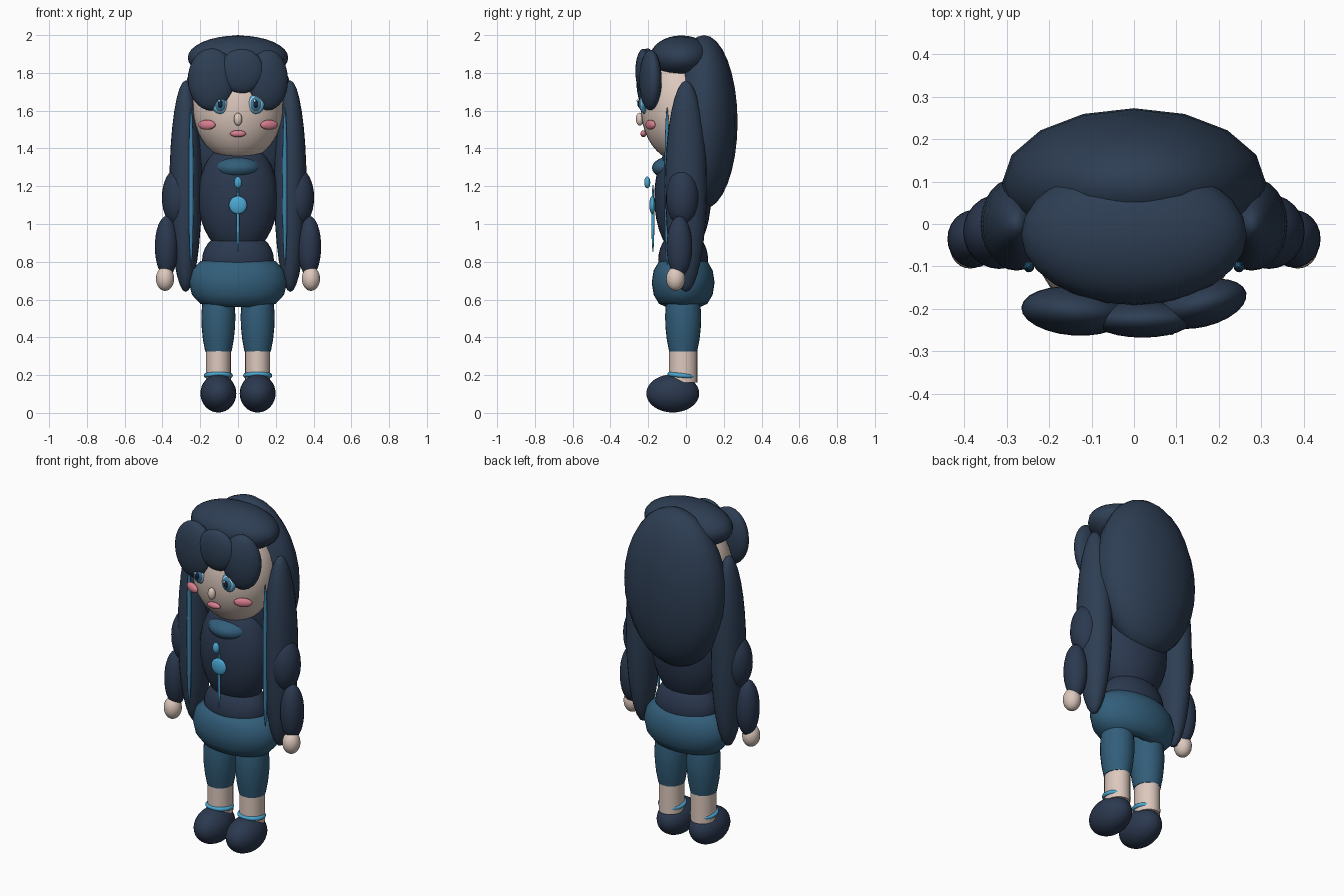
import bpy, bmesh, math
from mathutils import Matrix, Vector, Euler

if "Cube" in bpy.data.objects:
    bpy.data.objects.remove(bpy.data.objects["Cube"], do_unlink=True)


def material(name, r, g, b):
    m = bpy.data.materials.new(name)
    m.use_nodes = True
    m.diffuse_color = (r, g, b, 1)
    m.node_tree.nodes["Principled BSDF"].inputs["Base Color"].default_value = (r, g, b, 1)
    return m


hair = material("hair navy", 0.027, 0.048, 0.088)
coat = material("coat navy", 0.024, 0.040, 0.078)
skirt_blue = material("skirt blue", 0.032, 0.112, 0.195)
strand_blue = material("strand blue", 0.045, 0.22, 0.40)
accent = material("accent light blue", 0.07, 0.39, 0.65)
skin = material("skin", 0.72, 0.58, 0.51)
pink = material("blush pink", 0.68, 0.21, 0.27)
pupil_dark = material("pupil dark", 0.01, 0.018, 0.04)
eye_white = material("eye white", 0.8, 0.85, 0.88)


def finish(name, bm, mat):
    bmesh.ops.recalc_face_normals(bm, faces=bm.faces)
    mesh = bpy.data.meshes.new(name)
    bm.to_mesh(mesh)
    bm.free()
    mesh.materials.append(mat)
    obj = bpy.data.objects.new(name, mesh)
    bpy.context.collection.objects.link(obj)
    bpy.ops.object.select_all(action="DESELECT")
    obj.select_set(True)
    bpy.context.view_layer.objects.active = obj
    bpy.ops.object.shade_smooth_by_angle(angle=math.radians(50))
    return obj


def blob(name, mat, center, radii, turn=(0, 0, 0), segs=24, rings=16):
    """Ellipsoid with its poles along z."""
    bm = bmesh.new()
    bmesh.ops.create_uvsphere(bm, u_segments=segs, v_segments=rings, radius=1)
    rot = Euler([math.radians(a) for a in turn]).to_matrix().to_4x4()
    bm.transform(Matrix.Translation(center) @ rot @ Matrix.Diagonal((*radii, 1)))
    return finish(name, bm, mat)


def lathe(name, mat, center, profile, scale=(1, 1, 1), tilt=0, closed=False, segs=24):
    """Spin a (radius, height) profile around z."""
    bm = bmesh.new()
    loops = []
    for r, z in profile:
        loops.append([bm.verts.new((r * math.cos(2 * math.pi * i / segs),
                                    r * math.sin(2 * math.pi * i / segs), z)) for i in range(segs)])
    pairs = list(zip(loops, loops[1:]))
    if closed:
        pairs.append((loops[-1], loops[0]))
    else:
        bm.faces.new(loops[0])
        bm.faces.new(loops[-1])
    for a, b in pairs:
        for i in range(segs):
            j = (i + 1) % segs
            bm.faces.new((a[i], a[j], b[j], b[i]))
    rot = Matrix.Rotation(math.radians(tilt), 4, "X")
    bm.transform(Matrix.Translation(center) @ rot @ Matrix.Diagonal((*scale, 1)))
    return finish(name, bm, mat)


def ring(name, mat, center, major, minor, scale=(1, 1, 1), tilt=0):
    steps = [2 * math.pi * k / 12 for k in range(12)]
    profile = [(major + minor * math.cos(t), minor * math.sin(t)) for t in steps]
    return lathe(name, mat, center, profile, scale, tilt, closed=True, segs=32)


# Head and face
blob("head", skin, (0, -0.03, 1.62), (0.24, 0.21, 0.29), segs=32, rings=20)
blob("nose", skin, (0, -0.245, 1.555), (0.022, 0.02, 0.034))
blob("mouth", pink, (0, -0.225, 1.478), (0.042, 0.016, 0.018))

# Hair: cap, long back and three fringe lobes
blob("hair_cap", hair, (0, -0.025, 1.88), (0.266, 0.166, 0.118))
blob("back_hair", hair, (0, 0.095, 1.54), (0.312, 0.178, 0.46), segs=16)
blob("right_fringe", hair, (-0.14, -0.205, 1.765), (0.126, 0.058, 0.165), turn=(0, 0, -4))
blob("middle_fringe", hair, (0.02, -0.225, 1.81), (0.118, 0.043, 0.118))
blob("left_fringe", hair, (0.158, -0.188, 1.762), (0.11, 0.055, 0.16), turn=(0, 0, 14))

# Torso, hem, collar and skirt
blob("torso", coat, (0, -0.018, 1.14), (0.212, 0.15, 0.31), segs=32)
blob("coat_hem", coat, (0, -0.015, 0.81), (0.19, 0.132, 0.16), segs=32)
blob("collar", skirt_blue, (0, -0.055, 1.297), (0.128, 0.125, 0.066))
ring("skirt", skirt_blue, (0, -0.015, 0.69), 0.14, 0.12, scale=(1, 0.64, 1.08))

# Pendant
blob("pendant_bead", accent, (0, -0.205, 1.22), (0.02, 0.016, 0.031))
blob("brooch", accent, (0, -0.178, 1.1), (0.048, 0.016, 0.048))
blob("pendant_cord", accent, (0, -0.175, 1.03), (0.008, 0.008, 0.18), segs=12)

# Mirrored parts
for side, s in (("left", 1), ("right", -1)):
    # Eye layers, from the rim outward
    for part, mat, y, w, h in (("eye_rim", accent, -0.222, 0.046, 0.052),
                               ("eyeball", eye_white, -0.228, 0.036, 0.043),
                               ("iris", strand_blue, -0.234, 0.03, 0.038),
                               ("pupil", pupil_dark, -0.241, 0.015, 0.023)):
        blob(f"{side}_{part}", mat, (s * 0.094, y, 1.635), (w, 0.016, h), segs=16, rings=10)
    blob(f"{side}_eye_glint", eye_white, (s * 0.094 - 0.006, -0.256, 1.652),
         (0.007, 0.006, 0.008), segs=10, rings=8)
    blob(f"{side}_cheek", pink, (s * 0.165, -0.188, 1.525), (0.05, 0.018, 0.026), turn=(0, 0, s * 25))

    # Long side lock with a bright strand
    blob(f"{side}_side_lock", hair, (s * 0.277, 0, 1.2), (0.086, 0.11, 0.56))
    blob(f"{side}_strand", strand_blue, (s * 0.248, -0.1, 1.2), (0.013, 0.014, 0.42), segs=12)

    # Arm
    blob(f"{side}_upper_arm", coat, (s * 0.318, -0.018, 1.14), (0.085, 0.088, 0.155))
    blob(f"{side}_forearm", coat, (s * 0.378, -0.035, 0.88), (0.062, 0.068, 0.162))
    blob(f"{side}_hand", skin, (s * 0.386, -0.055, 0.71), (0.048, 0.05, 0.064))

    # Leg, anklet and shoe
    x = s * 0.104
    lathe(f"{side}_stocking", skirt_blue, (x, -0.015, 0),
          [(0.07, 0.325), (0.082, 0.39), (0.089, 0.46), (0.09, 0.52), (0.084, 0.6), (0.065, 0.68)],
          scale=(1, 1.06, 1))
    lathe(f"{side}_ankle", skin, (x, -0.015, 0), [(0.066, 0.16), (0.066, 0.36)], scale=(1, 1.13, 1))
    ring(f"{side}_anklet", accent, (x, -0.022, 0.198), 0.065, 0.012, tilt=-6)
    blob(f"{side}_shoe", coat, (x, -0.07, 0.103), (0.095, 0.14, 0.101))
